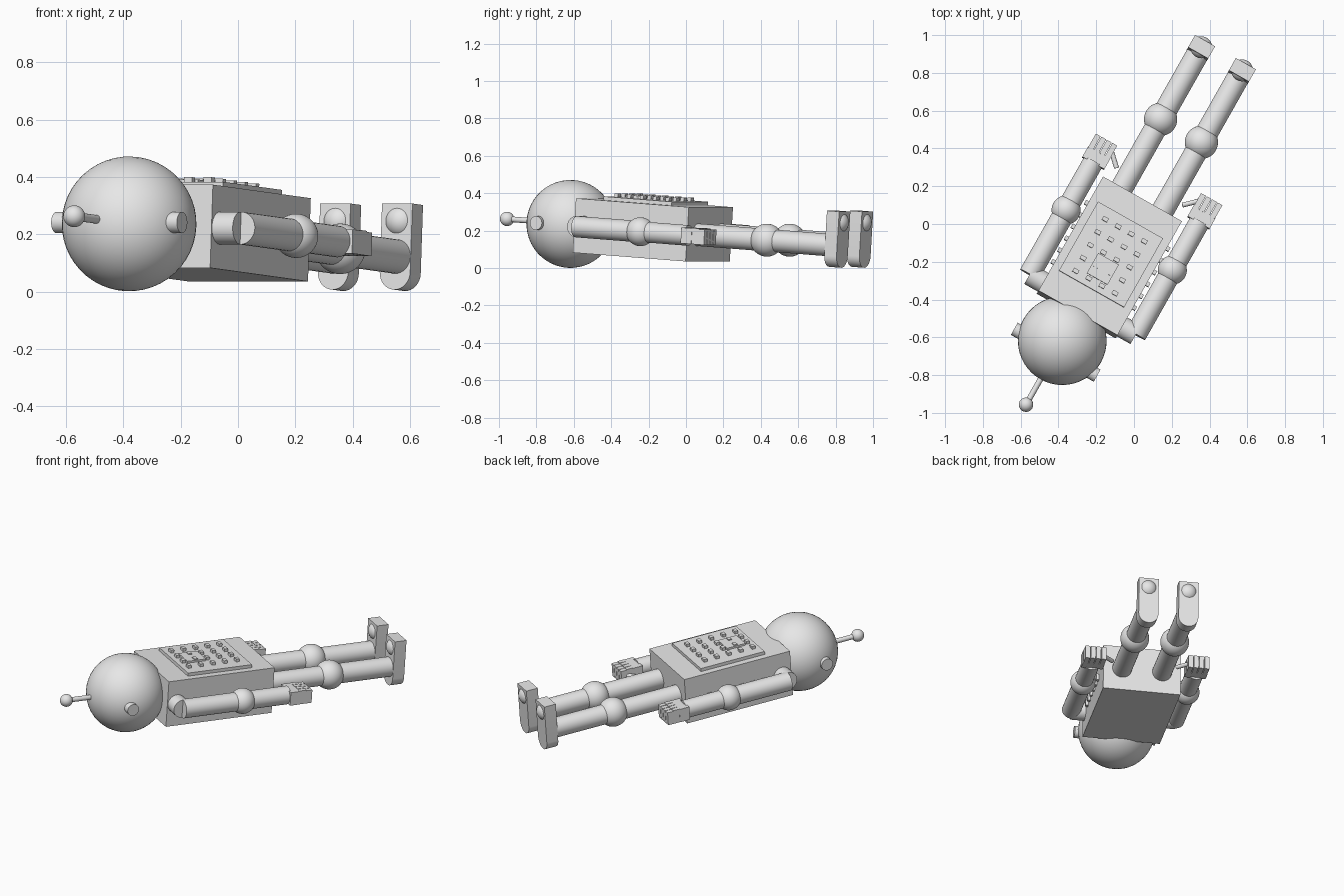
import bpy, bmesh, math
from mathutils import Matrix, Vector

if "Cube" in bpy.data.objects:
    bpy.data.objects.remove(bpy.data.objects["Cube"])

# Body frame: X across, Y from head to feet, Z out of the chest; origin at the head centre
BODY = (Matrix.Translation((-0.38, -0.618, 0.236))
        @ Matrix.Rotation(math.radians(-29.5), 4, 'Z')
        @ Matrix.Rotation(math.radians(-3.9), 4, 'X'))

grey = bpy.data.materials.new("plain grey")
grey.diffuse_color = (0.8, 0.8, 0.8, 1)
grey.use_nodes = True
grey.node_tree.nodes["Principled BSDF"].inputs["Base Color"].default_value = grey.diffuse_color


def finish(name, bm):
    bmesh.ops.recalc_face_normals(bm, faces=bm.faces[:])
    mesh = bpy.data.meshes.new(name)
    bm.to_mesh(mesh)
    bm.free()
    for p in mesh.polygons:
        p.use_smooth = True
    mesh.set_sharp_from_angle(angle=math.radians(30))
    mesh.materials.append(grey)
    ob = bpy.data.objects.new(name, mesh)
    ob.matrix_world = BODY
    bpy.context.collection.objects.link(ob)
    return ob


def boxes(name, items):
    """Each item is a (low corner, high corner) pair."""
    bm = bmesh.new()
    for lo, hi in items:
        lo, hi = Vector(lo), Vector(hi)
        size = hi - lo
        m = Matrix.Translation((lo + hi) / 2) @ Matrix.Diagonal([abs(c) for c in size] + [1])
        bmesh.ops.create_cube(bm, size=1, matrix=m)
    return finish(name, bm)


def ball(name, centre, r):
    bm = bmesh.new()
    bmesh.ops.create_uvsphere(bm, u_segments=48, v_segments=24, radius=r,
                              matrix=Matrix.Translation(centre))
    return finish(name, bm)


def rod(name, a, b, r, sides=32):
    a, b = Vector(a), Vector(b)
    d = b - a
    m = Matrix.Translation((a + b) / 2) @ d.to_track_quat('Z', 'Y').to_matrix().to_4x4()
    bm = bmesh.new()
    bmesh.ops.create_cone(bm, cap_ends=True, segments=sides, radius1=r, radius2=r,
                          depth=d.length, matrix=m)
    return finish(name, bm)


def foot(name, x):
    # upright block with a half-round heel
    y0, y1, half, top, heel = 1.672, 1.747, 0.061, 0.185, -0.055
    outline = [(x + half, top), (x - half, top)]
    for i in range(17):
        t = math.pi + math.pi * i / 16
        outline.append((x + half * math.cos(t), heel + half * math.sin(t)))
    bm = bmesh.new()
    face = bm.faces.new([bm.verts.new((px, y0, pz)) for px, pz in outline])
    out = bmesh.ops.extrude_face_region(bm, geom=[face])
    bmesh.ops.translate(bm, vec=(0, y1 - y0, 0),
                        verts=[g for g in out['geom'] if isinstance(g, bmesh.types.BMVert)])
    bm.faces.new([v for v in face.verts]) if not face.is_valid else None
    return finish(name, bm)


# Head and antenna
ball("head", (0, 0, 0), 0.235)
rod("antenna_rod", (0, -0.22, 0), (0, -0.38, 0), 0.015)
ball("antenna_ball", (0, -0.39, 0), 0.038)

# Torso, chest panel, raised badge plate and button grid
boxes("torso", [((-0.24, 0.16, -0.143), (0.24, 0.855, 0.148))])
boxes("chest_panel", [((-0.198, 0.305, 0.14), (0.198, 0.725, 0.168))])
boxes("chest_plate", [((-0.063, 0.365, 0.16), (0.063, 0.487, 0.180))])
cols = [-0.119, -0.04, 0.04, 0.119]
rows = [0.346, 0.425, 0.504, 0.583, 0.662]
boxes("chest_buttons", [((x - 0.016, y - 0.011, 0.16), (x + 0.016, y + 0.011, 0.186))
                        for x in cols for y in rows])

for side, s in (("left", -1), ("right", 1)):
    # Ear peg
    rod(side + "_ear", (s * 0.18, -0.07, 0), (s * 0.252, -0.07, 0), 0.037)

    # Studs along the torso side
    boxes(side + "_side_studs", [((s * 0.23, 0.34 + i * 0.072 - 0.012, -0.02),
                                  (s * 0.257, 0.34 + i * 0.072 + 0.012, 0.02)) for i in range(6)])

    # Arm
    ax = s * 0.323
    rod(side + "_shoulder", (s * 0.2, 0.22, 0), (ax, 0.22, 0), 0.057)
    rod(side + "_upper_arm", (ax, 0.22, 0), (ax, 0.614, 0), 0.057)
    ball(side + "_elbow", (ax, 0.614, 0), 0.077)
    rod(side + "_forearm", (ax, 0.614, 0), (ax, 0.91, 0), 0.055)

    # Hand with four jointed fingers and a thin thumb
    boxes(side + "_palm", [((s * 0.253, 0.9, -0.042), (s * 0.387, 0.965, 0.042))])
    w = 0.134 / 4
    fingers = []
    for i in range(4):
        x0 = 0.253 + i * w + 0.002
        x1 = x0 + w - 0.004
        fingers.append(((s * x0, 0.96, -0.042), (s * x1, 1.003, 0.044)))
        fingers.append(((s * x0, 1.001, -0.042), (s * x1, 1.042, 0.040)))
    boxes(side + "_fingers", fingers)
    rod(side + "_thumb", (s * 0.268, 1.005, 0), (s * 0.2, 0.94, 0), 0.013, 16)

    # Leg and foot
    lx = s * 0.124
    rod(side + "_thigh", (lx, 0.84, 0), (lx, 1.28, 0), 0.06)
    ball(side + "_knee", (lx, 1.28, 0), 0.088)
    rod(side + "_shin", (lx, 1.28, 0), (lx, 1.69, 0), 0.06)
    foot(side + "_foot", lx)
    ball(side + "_foot_ball", (lx, 1.71, 0.125), 0.058)
